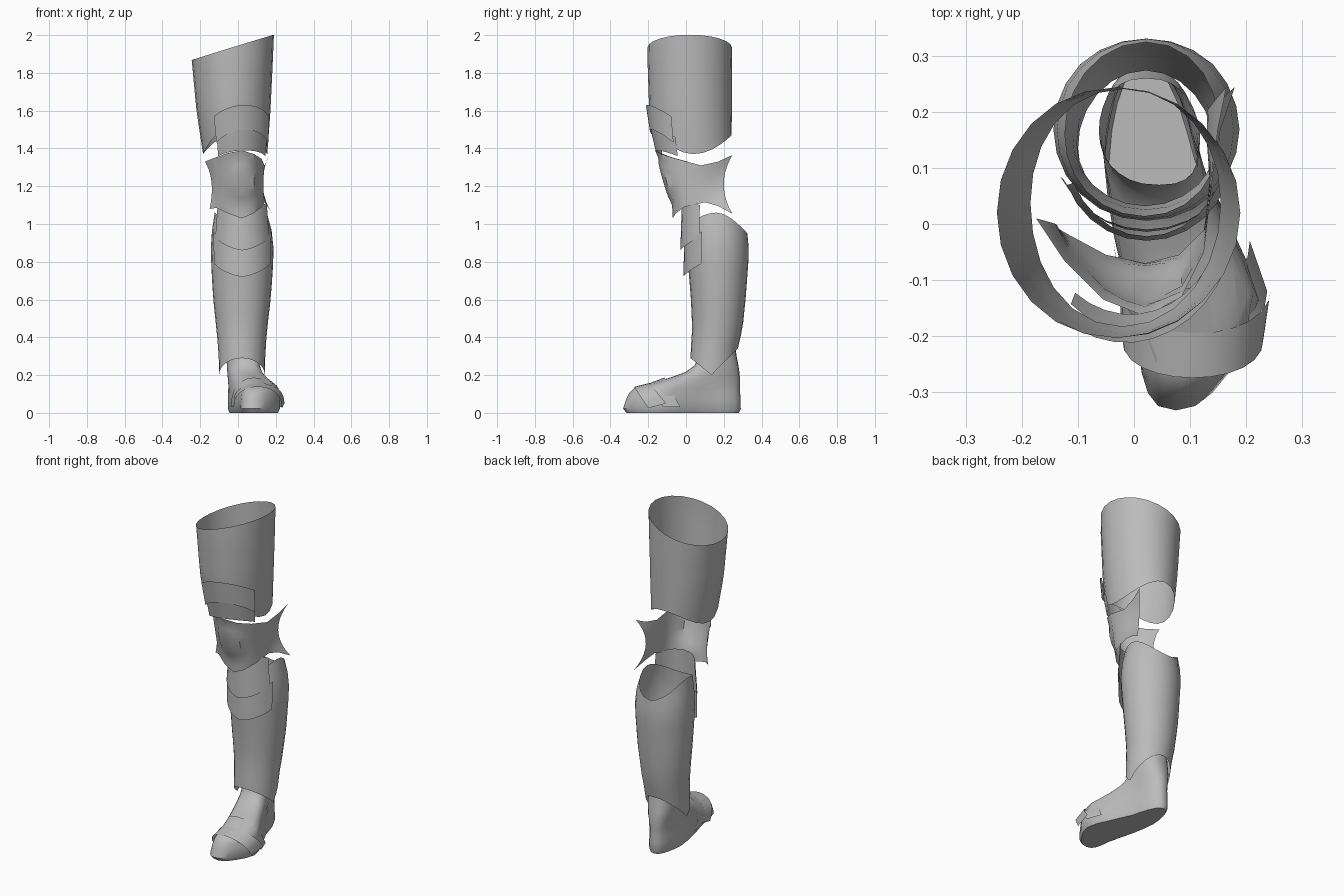
import bpy, math

if "Cube" in bpy.data.objects:
    bpy.data.objects.remove(bpy.data.objects["Cube"])

steel = bpy.data.materials.new("grey_steel")
steel.diffuse_color = (0.5, 0.5, 0.5, 1)
steel.use_nodes = True
steel.node_tree.nodes["Principled BSDF"].inputs["Base Color"].default_value = steel.diffuse_color


def lerp_table(table, k):
    """Interpolate rows of (key, values...) sorted by rising key."""
    if k <= table[0][0]:
        return table[0][1:]
    for a, b in zip(table, table[1:]):
        if k <= b[0]:
            f = (k - a[0]) / (b[0] - a[0])
            return [p + (q - p) * f for p, q in zip(a[1:], b[1:])]
    return table[-1][1:]


def grid_object(name, rows, closed=False, cap=False):
    """Skin rows of points; closed joins the row ends, cap fills the first row."""
    n = len(rows[0])
    faces = []
    for j in range(len(rows) - 1):
        for i in range(n if closed else n - 1):
            k = (i + 1) % n
            faces.append((j * n + i, j * n + k, (j + 1) * n + k, (j + 1) * n + i))
    if cap:
        faces.append(tuple(reversed(range(n))))
    me = bpy.data.meshes.new(name)
    me.from_pydata([p for r in rows for p in r], [], faces)
    me.materials.append(steel)
    ob = bpy.data.objects.new(name, me)
    bpy.context.collection.objects.link(ob)
    bpy.ops.object.select_all(action='DESELECT')
    ob.select_set(True)
    bpy.context.view_layer.objects.active = ob
    bpy.ops.object.shade_smooth_by_angle(angle=math.radians(40))
    return ob


def shell(name, profile, low, high, a0=-180, a1=180, nt=24, nz=6):
    """Curved sheet; profile rows are (z, left, right, front, back).
    low and high give the edge heights from angle t (0 = front) and u (-1..1)."""
    closed = a1 - a0 == 360
    rows = []
    for j in range(nz + 1):
        row = []
        for i in range(nt if closed else nt + 1):
            u = -1 + 2 * i / nt
            t = math.radians(a0 + (a1 - a0) * i / nt)
            z = low(t, u) + (high(t, u) - low(t, u)) * j / nz
            l, r, f, b = lerp_table(profile, z)
            row.append(((l + r) / 2 + (r - l) / 2 * math.sin(t),
                        (f + b) / 2 - (b - f) / 2 * math.cos(t), z))
        rows.append(row)
    return grid_object(name, rows, closed)


# Thigh guard: slanted top, arched lower edge
shell("thigh_guard",
      [(1.37, -.185, .155, -.165, .24), (1.6, -.22, .172, -.195, .243),
       (1.9, -.248, .186, -.205, .245), (2.0, -.255, .19, -.2, .24)],
      lambda t, u: 1.37 + (.14 if math.cos(t) > 0 else .1) * math.cos(t) ** 2,
      lambda t, u: 1.935 + .067 * math.sin(t))

# Two overlapping lames above the knee
shell("upper_lame",
      [(1.42, -.2, .18, -.18, .23), (1.63, -.228, .187, -.213, .25)],
      lambda t, u: 1.5 - .07 * u * u, lambda t, u: 1.63 - .06 * u * u,
      -33, 64, 10, 2)
shell("lower_lame",
      [(1.36, -.18, .16, -.155, .22), (1.52, -.2, .175, -.192, .24)],
      lambda t, u: 1.39 - .03 * u * u, lambda t, u: 1.52 - .06 * u * u,
      -34, 66, 10, 2)

# Knee guard: columns of bottom, middle and top points, with a long right wing
columns = [
    ((-.15, 0, 1.08), (-.14, 0, 1.22), (-.175, .01, 1.33)),
    ((-.115, -.02, 1.085), (-.115, -.05, 1.22), (-.125, -.065, 1.35)),
    ((-.05, -.055, 1.055), (-.05, -.09, 1.21), (-.055, -.135, 1.375)),
    ((.02, -.07, 1.03), (.02, -.095, 1.21), (.02, -.165, 1.39)),
    ((.08, -.055, 1.055), (.085, -.085, 1.21), (.085, -.13, 1.37)),
    ((.125, -.01, 1.09), (.125, -.03, 1.21), (.125, -.05, 1.345)),
    ((.14, .1, 1.115), (.135, .08, 1.21), (.14, .08, 1.31)),
    ((.155, .17, 1.095), (.13, .15, 1.21), (.15, .17, 1.33)),
    ((.18, .245, 1.055), (.13, .2, 1.21), (.165, .245, 1.365))]
rows = []
for j in range(11):
    v = j / 10
    wa, wb, wc = (1 - v) * (1 - 2 * v), 4 * v * (1 - v), v * (2 * v - 1)
    row = []
    for i in range(2 * len(columns) - 1):
        a, b = columns[i // 2], columns[(i + 1) // 2]
        lo, mid, hi = ([(p + q) / 2 for p, q in zip(m, n)] for m, n in zip(a, b))
        x, y, z = (wa * p + wb * q + wc * r for p, q, r in zip(lo, mid, hi))
        d = ((x - .02) / .085) ** 2 + ((z - 1.23) / .11) ** 2
        row.append((x, y - .022 * max(0, 1 - d) ** .5, z))
    rows.append(row)
grid_object("knee_guard", rows)

# Two pointed plates below the knee
shell("upper_shin_plate",
      [(.86, -.14, .185, -.03, .31), (1.12, -.12, .165, -.022, .31)],
      lambda t, u: .86 + .07 * abs(u) ** 1.4, lambda t, u: 1.12 - .02 * u * u,
      -65, 65, 10, 3)
shell("lower_shin_plate",
      [(.72, -.14, .185, -.014, .31), (.96, -.147, .193, -.008, .31)],
      lambda t, u: .72 + .07 * abs(u) ** 1.4, lambda t, u: .89 + .07 * u * u,
      -65, 65, 10, 2)

# Greave: calf tube with side points at top and bottom
shell("greave",
      [(.2, -.1, .142, .02, .25), (.33, -.103, .145, .025, .272),
       (.45, -.115, .155, .033, .3), (.62, -.133, .175, .025, .317),
       (.85, -.145, .19, .005, .334), (.95, -.14, .182, .01, .325),
       (1.07, -.122, .15, .02, .3)],
      lambda t, u: .2 + (.09 if math.cos(t) > 0 else .14) * abs(math.cos(t)),
      lambda t, u: 1.06 - (.06 if math.cos(t) > 0 else .11) * math.cos(t) ** 2,
      nz=9)

# Foot: stacked outlines from sole to open ankle; plan rows are (y, centre, half width)
plan = [(-.33, .075, .11), (-.2, .108, .118), (-.13, .11, .125), (.0, .065, .105),
        (.12, .03, .092), (.29, .02, .085)]
rings = [(0, -.315, .28, .9), (.022, -.333, .29, 1), (.07, -.318, .288, 1),
         (.105, -.3, .287, .98), (.13, -.275, .286, .96), (.145, -.22, .286, .95),
         (.165, -.155, .286, .93), (.19, -.075, .285, .93), (.215, -.005, .283, .94),
         (.25, .045, .278, .96), (.3, .065, .268, .98), (.36, .07, .26, 1)]
rows = []
for z, f, b, s in rings:
    row = []
    for i in range(28):
        t = 2 * math.pi * i / 28
        y = (f + b) / 2 - (b - f) / 2 * math.cos(t)
        c, w = lerp_table(plan, y)
        sn = math.sin(t)
        row.append((c + w * s * math.copysign(abs(sn) ** .8, sn), y, z))
    rows.append(row)
grid_object("foot", rows, closed=True, cap=True)


def foot_band(name, arcs):
    """Arched strip; arcs are (centre x, half width, top y, side y, top z, side z)."""
    rows = []
    for cx, w, y0, y1, z0, z1 in arcs:
        row = []
        for i in range(13):
            a = math.pi * (i / 12 - .5)
            k = math.cos(a) ** .8
            row.append((cx + w * math.sin(a), y1 + (y0 - y1) * k, z1 + (z0 - z1) * k))
        rows.append(row)
    return grid_object(name, rows)


# Overlapping bands across the toes
foot_band("toe_band", [(.105, .127, -.275, -.2, .138, .025),
                       (.11, .136, -.195, -.105, .158, .05)])
foot_band("instep_band", [(.108, .13, -.2, -.12, .155, .03),
                          (.085, .122, -.115, -.03, .187, .03)])
